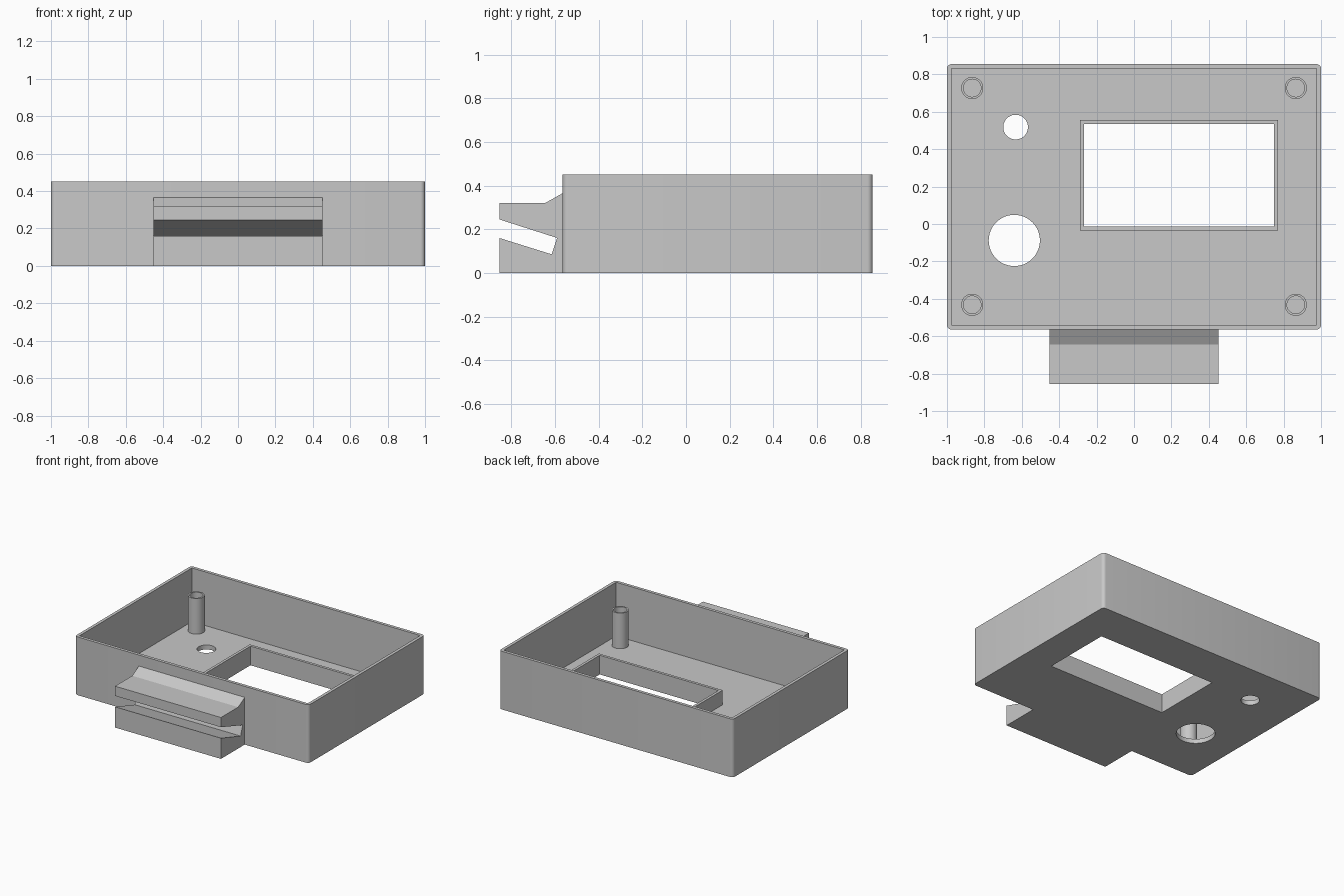
import bpy
import bmesh

if "Cube" in bpy.data.objects:
    bpy.data.objects.remove(bpy.data.objects["Cube"], do_unlink=True)

grey = bpy.data.materials.new("light_grey_plastic")
grey.use_nodes = True
colour = (0.58, 0.58, 0.58, 1)
grey.diffuse_color = colour
grey.node_tree.nodes["Principled BSDF"].inputs["Base Color"].default_value = colour

FRONT, BACK, HEIGHT = -0.565, 0.855, 0.45
WALL, FLOOR = 0.024, 0.035


def finish(name, bm):
    bmesh.ops.recalc_face_normals(bm, faces=bm.faces)
    mesh = bpy.data.meshes.new(name)
    bm.to_mesh(mesh)
    bm.free()
    mesh.materials.append(grey)
    obj = bpy.data.objects.new(name, mesh)
    bpy.context.collection.objects.link(obj)
    return obj


def box(name, x0, x1, y0, y1, z0, z1, round_corners=0):
    bm = bmesh.new()
    bmesh.ops.create_cube(bm, size=1)
    for v in bm.verts:
        v.co.x = x1 if v.co.x > 0 else x0
        v.co.y = y1 if v.co.y > 0 else y0
        v.co.z = z1 if v.co.z > 0 else z0
    if round_corners:
        upright = [e for e in bm.edges
                   if abs(e.verts[0].co.z - e.verts[1].co.z) > 0.1]
        bmesh.ops.bevel(bm, geom=upright, offset=round_corners,
                        segments=5, profile=0.5, affect='EDGES')
    return finish(name, bm)


def cylinder(name, x, y, radius, z0, z1):
    bm = bmesh.new()
    bmesh.ops.create_cone(bm, cap_ends=True, segments=48, radius1=radius,
                          radius2=radius, depth=z1 - z0)
    bmesh.ops.translate(bm, verts=bm.verts, vec=(x, y, (z0 + z1) / 2))
    return finish(name, bm)


def cut(obj, cutter):
    mod = obj.modifiers.new("cut", 'BOOLEAN')
    mod.operation = 'DIFFERENCE'
    mod.solver = 'EXACT'
    mod.object = cutter
    bpy.context.view_layer.objects.active = obj
    bpy.ops.object.modifier_apply(modifier=mod.name)
    bpy.data.objects.remove(cutter, do_unlink=True)


def smooth(obj):
    bpy.ops.object.select_all(action='DESELECT')
    obj.select_set(True)
    bpy.context.view_layer.objects.active = obj
    bpy.ops.object.shade_smooth_by_angle()


# Open tray with a window and two round holes in the floor
tray = box("tray", -1, 1, FRONT, BACK, 0, HEIGHT, 0.025)
cut(tray, box("cavity", -1 + WALL, 1 - WALL, FRONT + WALL, BACK - WALL, FLOOR, 1))
window = (-0.268, 0.748, -0.014, 0.535)
cut(tray, box("window_cutter", *window, -1, 1))
cut(tray, cylinder("small_hole", -0.633, 0.518, 0.066, -1, 1))
cut(tray, cylinder("large_hole", -0.64, -0.088, 0.137, -1, 1))
smooth(tray)

# Raised collar around the window
x0, x1, y0, y1 = window
rim = 0.021
collar = box("window_collar", x0 - rim, x1 + rim, y0 - rim, y1 + rim, FLOOR, 0.148)
cut(collar, box("collar_cutter", *window, -1, 1))

# Hollow screw posts
for side, x in (("right", -0.865), ("left", 0.865)):
    for end, y in (("front", -0.432), ("back", 0.727)):
        post = cylinder(f"{end}_{side}_post", x, y, 0.059, FLOOR, 0.31)
        cut(post, cylinder("bore", x, y, 0.047, -1, 1))
        smooth(post)

# Slotted clip on the front, extruded from its side profile
profile = [(FRONT, 0), (-0.855, 0), (-0.855, 0.16), (-0.615, 0.085),
           (-0.59, 0.16), (-0.855, 0.245), (-0.855, 0.32),
           (-0.645, 0.32), (FRONT, 0.365)]
bm = bmesh.new()
face = bm.faces.new([bm.verts.new((-0.453, y, z)) for y, z in profile])
side = bmesh.ops.extrude_face_region(bm, geom=[face])
moved = [g for g in side["geom"] if isinstance(g, bmesh.types.BMVert)]
bmesh.ops.translate(bm, verts=moved, vec=(0.906, 0, 0))
# Close the starting end if the extrusion removed it
edges = [e for e in bm.edges if e.is_boundary]
if edges:
    bmesh.ops.holes_fill(bm, edges=edges, sides=0)
finish("front_clip", bm)
